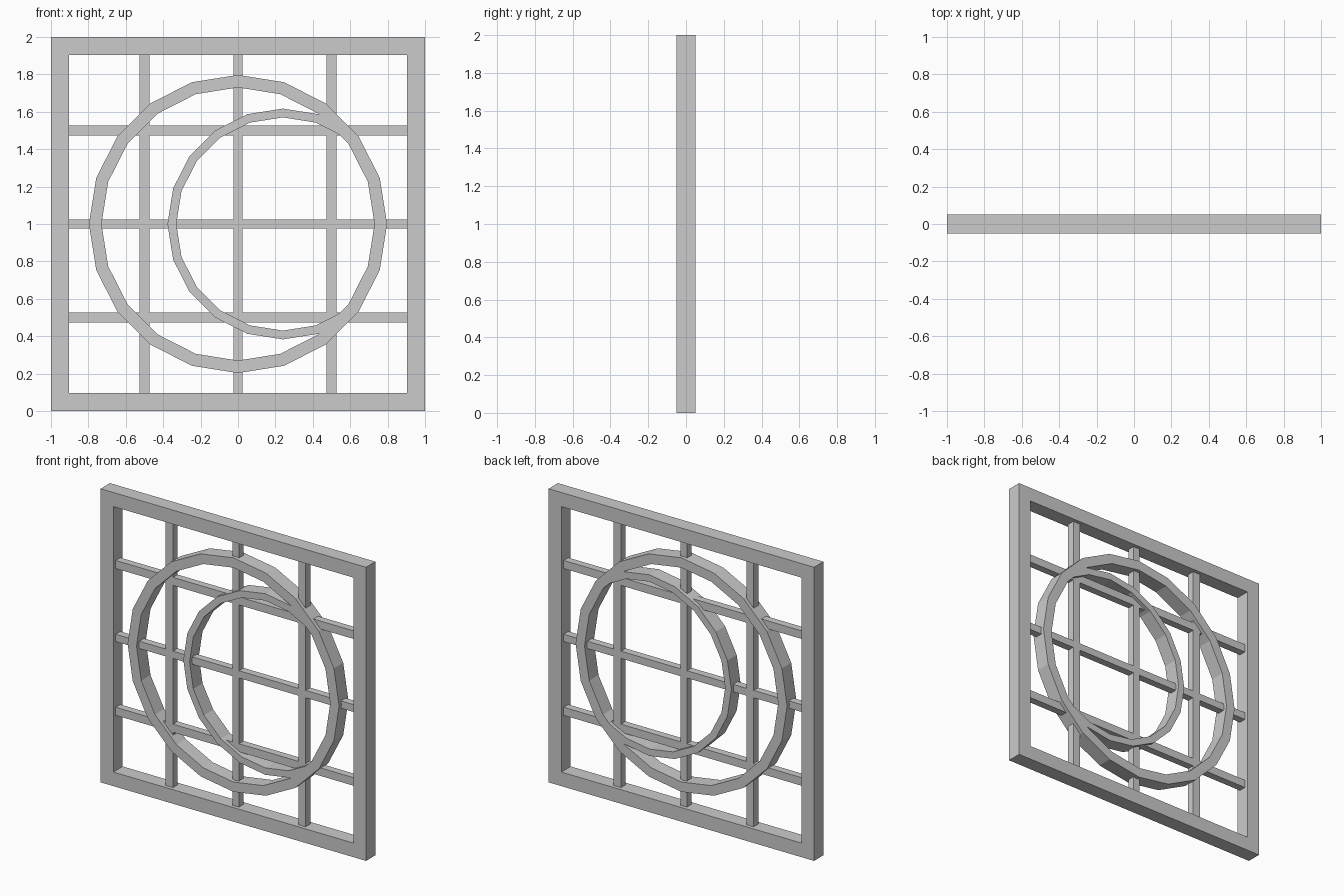
import bpy
import bmesh
from math import cos, sin, pi, sqrt

if "Cube" in bpy.data.objects:
    bpy.data.objects.remove(bpy.data.objects["Cube"])


def ring(name, cx, cz, outer, inner, sides, depth, start=0, segments=None):
    """Flat faceted band in the XZ plane; a partial arc if segments is given."""
    closed = segments is None
    count = sides if closed else segments + 1
    bm = bmesh.new()
    sections = []
    for i in range(count):
        a = 2 * pi * (start + i) / sides
        sections.append([bm.verts.new((cx + r * cos(a), y, cz + r * sin(a)))
                         for r, y in ((outer, -depth / 2), (outer, depth / 2),
                                      (inner, depth / 2), (inner, -depth / 2))])
    for i in range(count if closed else count - 1):
        a, b = sections[i], sections[(i + 1) % count]
        for k in range(4):
            m = (k + 1) % 4
            bm.faces.new((a[k], a[m], b[m], b[k]))
    if not closed:
        bm.faces.new(sections[0])
        bm.faces.new(sections[-1])
    bmesh.ops.recalc_face_normals(bm, faces=bm.faces)
    mesh = bpy.data.meshes.new(name)
    bm.to_mesh(mesh)
    bm.free()
    obj = bpy.data.objects.new(name, mesh)
    bpy.context.collection.objects.link(obj)
    return obj


def bar(name, x, z, sx, sz, depth):
    bpy.ops.mesh.primitive_cube_add(size=1, location=(x, 0, z))
    obj = bpy.context.object
    obj.name = name
    obj.scale = (sx, depth, sz)


DEPTH = 0.10
INNER = 0.904

# Square outer frame with mitred corners
ring("frame", 0, 1, sqrt(2), INNER * sqrt(2), 4, DEPTH, start=0.5)

# Lattice bars, the middle ones slightly thinner
for p, w in ((-0.5, 0.055), (0, 0.05), (0.5, 0.055)):
    bar("vertical_bar", p, 1, w, 2 * INNER, 0.05)
    bar("horizontal_bar", 0, 1 + p, 2 * INNER, w, 0.05)

# Large ring and the arc that closes the crescent inside it
ring("outer_ring", 0, 1, 0.797, 0.73, 20, DEPTH)
ring("crescent_arc", 0.24, 1, 0.617, 0.57, 20, DEPTH, start=3, segments=14)
